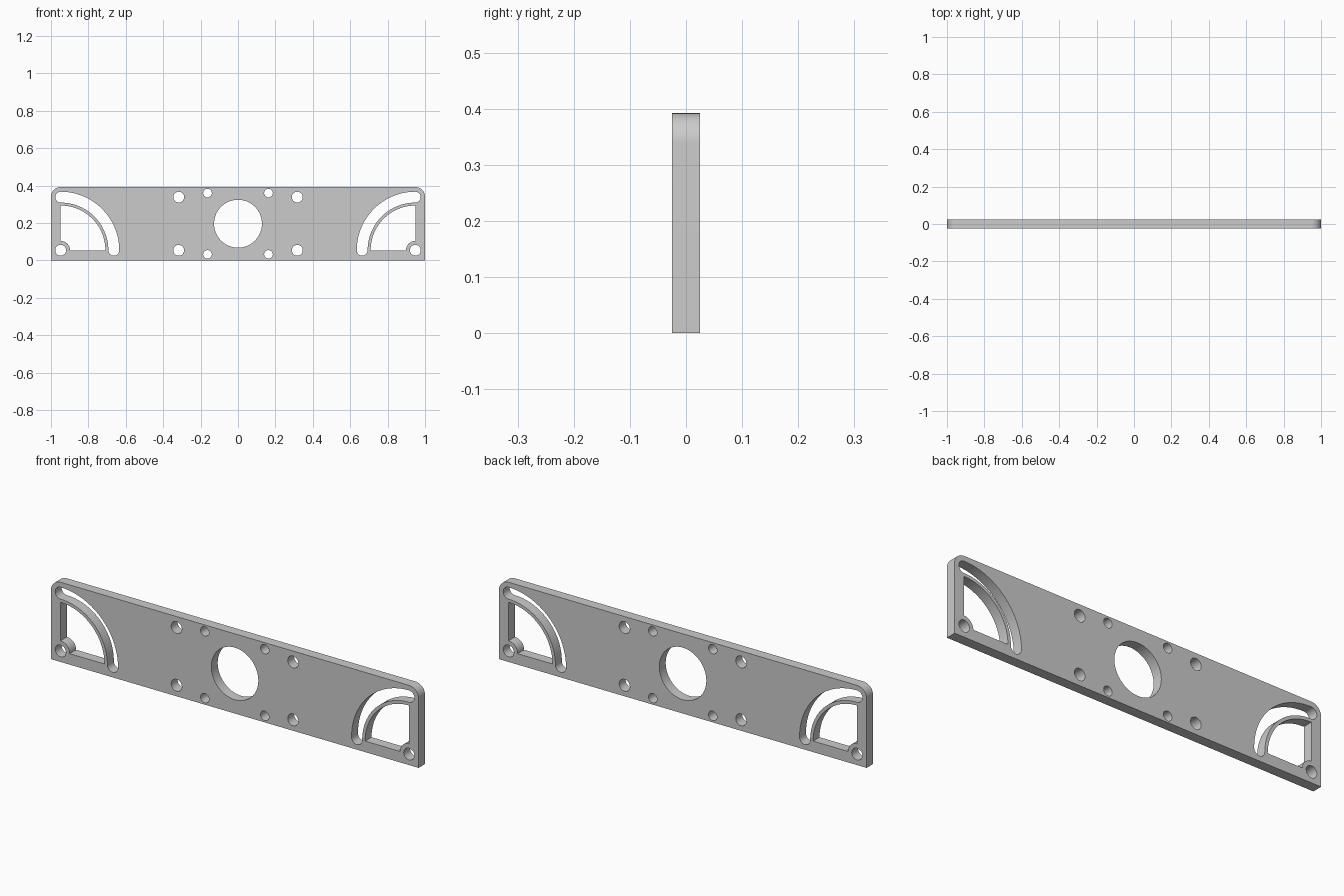
import bpy, bmesh
from math import sin, cos, pi

if "Cube" in bpy.data.objects:
    bpy.data.objects.remove(bpy.data.objects["Cube"])

HALF_T = 0.025           # half plate thickness
H = 0.392                # plate height
MID = H / 2
PX, PZ = 0.948, 0.054    # pivot of each adjuster slot
HOLE = 0.029


def arc(cx, cz, r, a0, a1, n):
    return [(cx + r * cos(a0 + (a1 - a0) * i / n),
             cz + r * sin(a0 + (a1 - a0) * i / n)) for i in range(n + 1)]


def circle(cx, cz, r, n=40):
    return arc(cx, cz, r, 0, 2 * pi, n)[:-1]


# Plate outline with rounded top corners
rc = 0.052
loops = [[(-1, 0), (1, 0)] + arc(1 - rc, H - rc, rc, 0, pi / 2, 12)
         + arc(-1 + rc, H - rc, rc, pi / 2, pi, 12)]

# Large central bore
loops.append(circle(0, MID, 0.128, 72))

# Curved slot and quarter window, drawn about a pivot at the origin
R, w = 0.284, HOLE
slot = (arc(0, 0, R + w, 0, pi / 2, 36) + arc(0, R, w, pi / 2, 3 * pi / 2, 14)[1:]
        + arc(0, 0, R - w, pi / 2, 0, 36)[1:] + arc(R, 0, w, pi, 2 * pi, 14)[1:-1])
window = arc(0, 0, 0.239, 0, pi / 2, 32) + arc(0, 0, 0.05, pi / 2, 0, 12)

for s in (-1, 1):
    # Mounting holes above and below the centre line
    for t in (-1, 1):
        loops.append(circle(s * 0.317, MID + t * 0.142, HOLE))
        loops.append(circle(s * 0.163, MID + t * 0.164, 0.023))
    # Pivot hole, slot and window at each end
    loops.append(circle(s * PX, PZ, HOLE))
    for shape in (slot, window):
        loops.append([(s * (PX - x), PZ + z) for x, z in shape])

# Filled, extruded profile
curve = bpy.data.curves.new("mounting_plate", 'CURVE')
curve.dimensions = '2D'
curve.fill_mode = 'BOTH'
curve.extrude = HALF_T
for pts in loops:
    sp = curve.splines.new('POLY')
    sp.points.add(len(pts) - 1)
    for p, (x, z) in zip(sp.points, pts):
        p.co = (x, z, 0, 1)
    sp.use_cyclic_u = True
plate = bpy.data.objects.new("mounting_plate", curve)
plate.rotation_euler.x = pi / 2
bpy.context.collection.objects.link(plate)
bpy.context.view_layer.objects.active = plate
plate.select_set(True)
bpy.ops.object.convert(target='MESH')
bpy.ops.object.transform_apply(location=False, rotation=True, scale=False)

# Weld caps to walls
bm = bmesh.new()
bm.from_mesh(plate.data)
bmesh.ops.remove_doubles(bm, verts=bm.verts, dist=1e-5)
bmesh.ops.recalc_face_normals(bm, faces=bm.faces)
bm.to_mesh(plate.data)
bm.free()
bpy.ops.object.shade_smooth_by_angle(angle=pi / 6)
